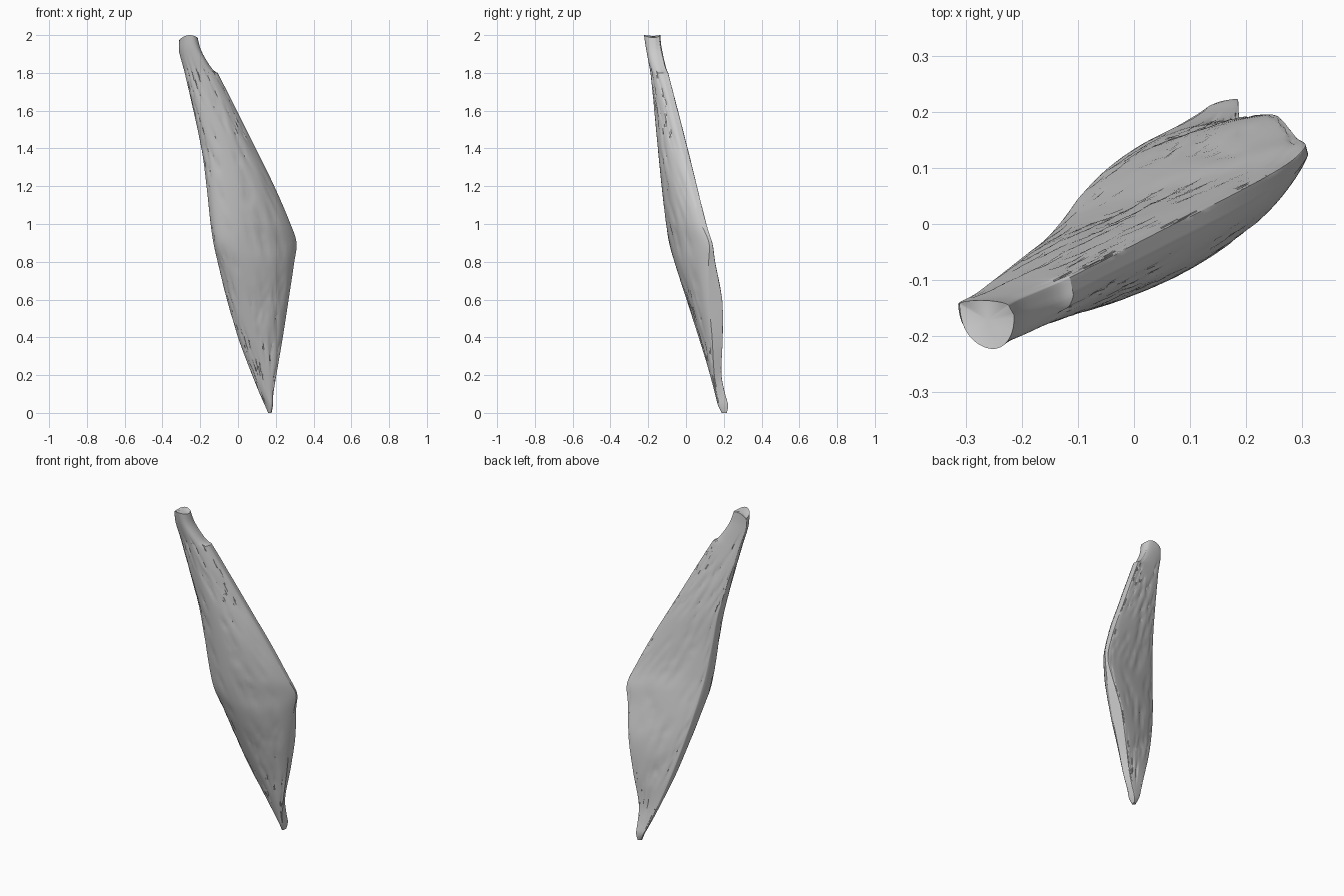
import bpy
import bmesh
import math
import random
from mathutils import Vector

if "Cube" in bpy.data.objects:
    bpy.data.objects.remove(bpy.data.objects["Cube"])

random.seed(4)

# Cross-sections: height, left edge, front bulge, right edge front, right edge back (x, y pairs)
SECTIONS = [
    (0.00, .160, .205, .166, .190, .176, .196, .178, .216),
    (0.04, .143, .214, .160, .175, .184, .180, .185, .222),
    (0.10, .117, .198, .145, .158, .187, .168, .186, .206),
    (0.20, .080, .176, .122, .130, .203, .150, .190, .187),
    (0.40, .008, .138, .090, .067, .237, .138, .225, .193),
    (0.60, -.050, .096, .070, .004, .268, .122, .258, .190),
    (0.80, -.097, .048, .052, -.056, .298, .120, .290, .152),
    (0.90, -.116, .022, .038, -.079, .310, .122, .306, .137),
    (1.00, -.133, .000, .020, -.098, .278, .082, .274, .106),
    (1.20, -.160, -.030, -.018, -.125, .192, .026, .186, .056),
    (1.40, -.188, -.052, -.075, -.148, .094, -.024, .086, .006),
    (1.80, -.281, -.124, -.203, -.188, -.108, -.126, -.114, -.096),
    (1.88, -.302, -.136, -.230, -.202, -.156, -.145, -.163, -.118),
    (1.94, -.313, -.142, -.250, -.213, -.196, -.157, -.203, -.135),
    (2.00, -.311, -.143, -.258, -.222, -.214, -.162, -.223, -.146),
]
ROWS, FRONT, EDGE, BACK = 100, 40, 4, 32


def section_at(z):
    """Smoothly interpolated cross-section values at a height."""
    i = max(k for k in range(len(SECTIONS) - 1) if SECTIONS[k][0] <= z)
    a, b = SECTIONS[i], SECTIONS[i + 1]
    p, q = SECTIONS[max(i - 1, 0)], SECTIONS[min(i + 2, len(SECTIONS) - 1)]
    h = b[0] - a[0]
    t = (z - a[0]) / h
    out = []
    for k in range(1, 9):
        m0 = (b[k] - p[k]) / (b[0] - p[0]) * h
        m1 = (q[k] - a[k]) / (q[0] - a[0]) * h
        out.append((2*t**3 - 3*t*t + 1) * a[k] + (t**3 - 2*t*t + t) * m0
                   + (3*t*t - 2*t**3) * b[k] + (t**3 - t*t) * m1)
    return [Vector(out[k:k + 2]) for k in range(0, 8, 2)]


def ring(z):
    """Closed outline: front fuller on the left, narrow cut edge, nearly flat back."""
    left, front, r1, r2 = section_at(z)
    depth = front - (left + r1) / 2
    pts = []
    for k in range(FRONT):
        a = math.pi * k / FRONT
        swell = math.sin(a) ** (0.75 if a < math.pi / 2 else 1.0)
        pts.append(left.lerp(r1, (1 - math.cos(a)) / 2) + depth * swell)
    pts += [r1.lerp(r2, k / EDGE) for k in range(EDGE)]
    for k in range(BACK):
        a = math.pi * k / BACK
        pts.append(r2.lerp(left, (1 - math.cos(a)) / 2) - depth * 0.12 * math.sin(a))
    return pts


# Short slanted fibre grooves: position around the outline, height, length, drift
N = FRONT + EDGE + BACK
grooves = []
for _ in range(200):
    k = random.choice([random.uniform(3, FRONT - 2),
                       random.uniform(FRONT + EDGE + 2, N - 3)])
    grooves.append((k, random.uniform(.12, 1.8), random.uniform(.05, .14),
                    random.uniform(8, 16) * (1 if k < FRONT else -1)))


def groove_depth(k, z):
    d = 0
    for gk, gz, length, drift in grooves:
        if abs(z - gz) < length:
            off = k - gk + drift * (z - gz)
            if abs(off) < 1.2:
                d = max(d, (1 - abs(off) / 1.2) * (1 - abs(z - gz) / length))
    return 0.008 * d


# Muscle body
bm = bmesh.new()
rings = []
for r in range(ROWS + 1):
    z = 2 * r / ROWS
    pts = ring(min(z, 1.99999))
    centre = sum(pts, Vector((0, 0))) / N
    tip = max(0, (z - 1.8) / .2)
    row = []
    for k, p in enumerate(pts):
        p = p + (centre - p).normalized() * groove_depth(k, z)
        row.append(bm.verts.new((p.x, p.y, z - tip * 8 * (p.x + .255) ** 2)))
    rings.append(row)
for lo, hi in zip(rings, rings[1:]):
    for k in range(N):
        j = (k + 1) % N
        bm.faces.new((lo[k], lo[j], hi[j], hi[k]))

# End caps
for row, z in ((rings[0], 0), (rings[-1], 1.995)):
    c = sum((v.co for v in row), Vector()) / N
    hub = bm.verts.new((c.x, c.y, z))
    for k in range(N):
        bm.faces.new((row[k], row[(k + 1) % N], hub))
bmesh.ops.recalc_face_normals(bm, faces=bm.faces)

mesh = bpy.data.meshes.new("muscle_body")
bm.to_mesh(mesh)
bm.free()
body = bpy.data.objects.new("muscle_body", mesh)
bpy.context.collection.objects.link(body)

grey = bpy.data.materials.new("plain_grey")
grey.diffuse_color = (0.6, 0.6, 0.6, 1)
grey.use_nodes = True
grey.node_tree.nodes["Principled BSDF"].inputs["Base Color"].default_value = grey.diffuse_color
mesh.materials.append(grey)

bpy.context.view_layer.objects.active = body
body.select_set(True)
bpy.ops.object.shade_smooth_by_angle(angle=math.radians(30))
